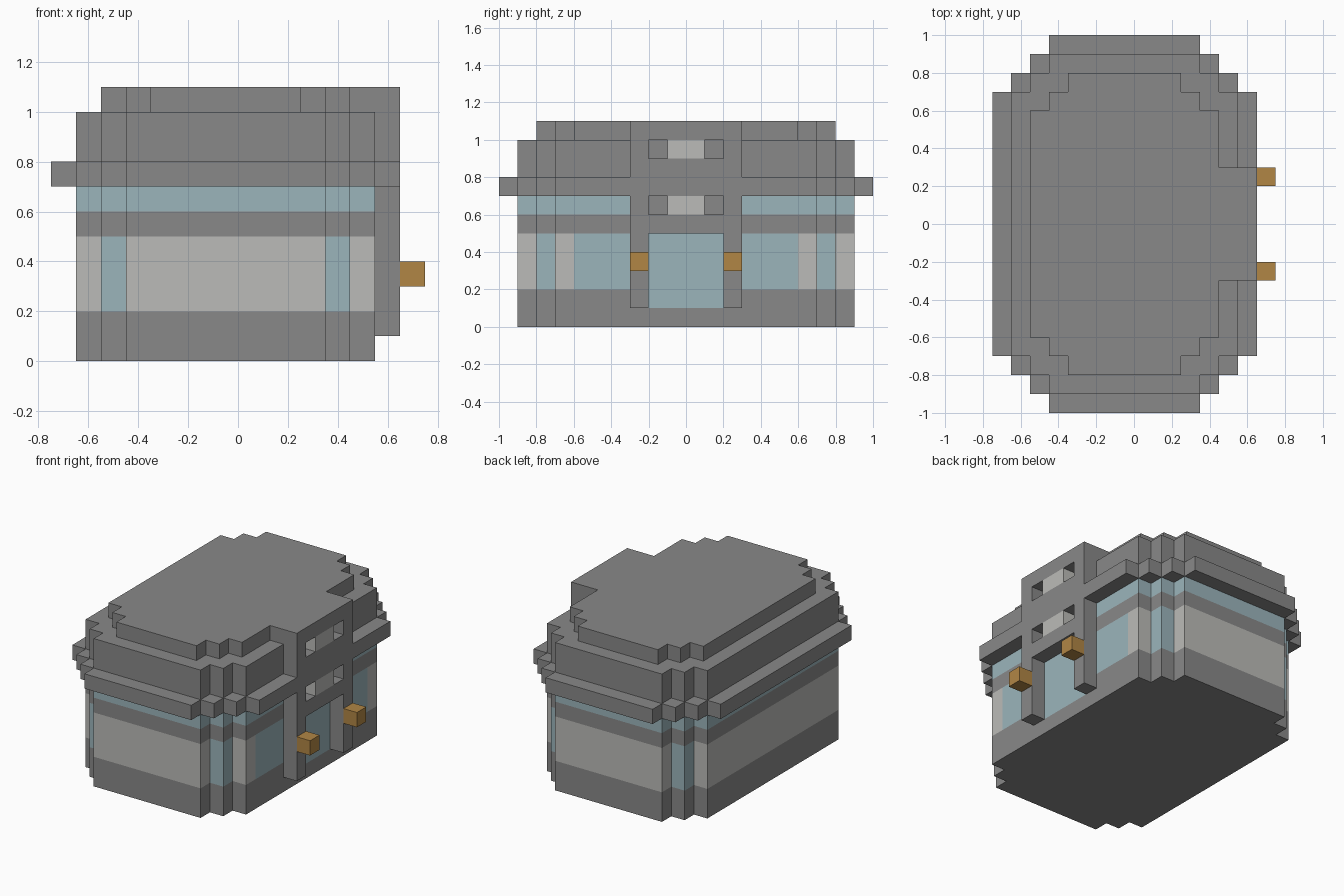
import bpy
import bmesh

cube = bpy.data.objects.get("Cube")
if cube:
    bpy.data.objects.remove(cube, do_unlink=True)

CX = -0.05   # centre line of the building
STEP = 0.1   # size of one block


def material(name, rgb):
    m = bpy.data.materials.new(name)
    m.use_nodes = True
    m.diffuse_color = (*rgb, 1)
    m.node_tree.nodes["Principled BSDF"].inputs["Base Color"].default_value = (*rgb, 1)
    return m


STONE = material("grey stone", (0.25, 0.25, 0.25))
WALL = material("pale wall", (0.50, 0.50, 0.48))
GLASS = material("blue glass", (0.33, 0.46, 0.50))
GOLD = material("gold lamp", (0.44, 0.24, 0.06))
PALETTE = [STONE, WALL, GLASS]


def finish(name, bm, mats):
    bmesh.ops.recalc_face_normals(bm, faces=bm.faces)
    mesh = bpy.data.meshes.new(name)
    bm.to_mesh(mesh)
    bm.free()
    for m in mats:
        mesh.materials.append(m)
    obj = bpy.data.objects.new(name, mesh)
    bpy.context.collection.objects.link(obj)
    return obj


def box(name, x, y, z, mat):
    bm = bmesh.new()
    bmesh.ops.create_cube(bm, size=1)
    for v in bm.verts:
        v.co = [(r[0] + r[1]) / 2 + c * (r[1] - r[0]) for r, c in zip((x, y, z), v.co)]
    return finish(name, bm, [mat])


def stepped_plan(hx, hy, steps, splits=()):
    """Rectangle with staircase corners; splits divide the +x side."""
    quarter = []
    for i in range(steps + 1):
        quarter.append((hx - i * STEP, hy - (steps - i) * STEP))
        if i < steps:
            quarter.append((hx - (i + 1) * STEP, hy - (steps - i) * STEP))
    right = [(hx, y) for y in splits]
    back = quarter + [(-x, y) for x, y in reversed(quarter)]
    front = [(-x, -y) for x, y in back]
    return right + back + front


def stepped_block(name, plan, levels, rule=None):
    """Stacked rings of the plan, faces coloured by the rule."""
    bm = bmesh.new()
    rings = [[bm.verts.new((CX + x, y, z)) for x, y in plan] for z in levels]
    bm.faces.new(rings[0])
    bm.faces.new(rings[-1])
    n = len(plan)
    for low, high in zip(rings, rings[1:]):
        for i in range(n):
            j = (i + 1) % n
            f = bm.faces.new((low[i], low[j], high[j], high[i]))
            if rule:
                c = f.calc_center_median()
                f.material_index = rule(c.x - CX, abs(c.y), c.z)
    return finish(name, bm, PALETTE if rule else [STONE])


def wall_colour(x, y, z):
    on_right = x > 0.59
    if on_right and y < 0.2:                     # doorway
        return 2 if 0.1 < z < 0.5 else 0
    if 0.6 < z < 0.7:                            # upper glass band
        return 2
    if 0.2 < z < 0.5:
        corner = 0.7 < y < 0.81 and 0.4 < abs(x) < 0.51 and (y > 0.74 and abs(x) > 0.44)
        shop_window = on_right and 0.3 < y < 0.6
        return 2 if corner or shop_window else 1
    return 0


# Main building, ledge and roof
splits = (-0.6, -0.3, -0.2, 0.2, 0.3, 0.6)
stepped_block("building_body", stepped_plan(0.6, 0.9, 2, splits),
              (0, 0.1, 0.2, 0.5, 0.6, 0.7, 1.0), wall_colour)
stepped_block("ledge", stepped_plan(0.7, 1.0, 3), (0.7, 0.8))
stepped_block("roof", stepped_plan(0.5, 0.8, 2), (1.0, 1.1))

# Entrance frame on the right-hand wall
depth = (0.55, 0.65)
for side, s in (("front", -1), ("back", 1)):
    span = sorted((0.2 * s, 0.3 * s))
    box(side + "_pillar", depth, span, (0.1, 1.0), STONE)
    box(side + "_lamp", (0.65, 0.75), span, (0.3, 0.4), GOLD)
box("door_lintel", depth, (-0.2, 0.2), (0.5, 0.6), STONE)
box("middle_beam", depth, (-0.2, 0.2), (0.7, 0.9), STONE)
box("entrance_roof", (0.45, 0.65), (-0.3, 0.3), (1.0, 1.1), STONE)
for part, z in (("lower", 0.6), ("upper", 0.9)):
    box(part + "_sign_panel", depth, (-0.1, 0.1), (z, z + 0.1), WALL)
